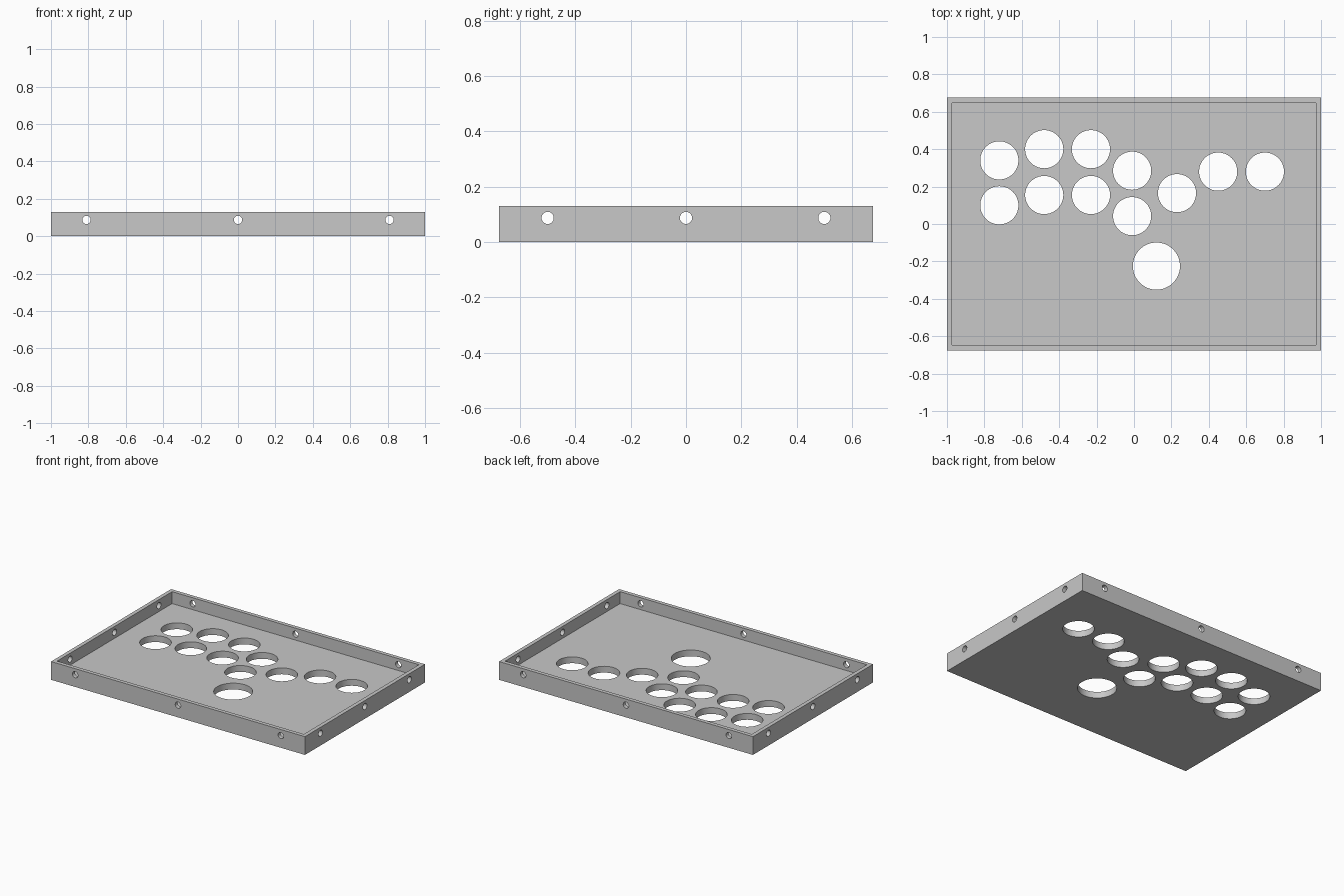
import bpy, bmesh, math
from mathutils import Matrix, Vector

default = bpy.data.objects.get("Cube")
if default:
    bpy.data.objects.remove(default, do_unlink=True)

HALF_X, HALF_Y, HEIGHT = 1.0, 0.675, 0.13
WALL, FLOOR = 0.028, 0.045
SCREW_Z, SCREW_R = 0.087, 0.022
BUTTON_R, BIG_R = 0.102, 0.126

grey = bpy.data.materials.new("plain grey")
grey.use_nodes = True
colour = (0.58, 0.58, 0.58, 1)
grey.diffuse_color = colour
grey.node_tree.nodes["Principled BSDF"].inputs["Base Color"].default_value = colour


def add_box(bm, hx, hy, z0, z1):
    m = Matrix.Translation((0, 0, (z0 + z1) / 2)) @ Matrix.Diagonal((2 * hx, 2 * hy, z1 - z0, 1))
    bmesh.ops.create_cube(bm, size=1, matrix=m)


def add_rod(bm, centre, axis, radius, length, sides):
    turn = Vector((0, 0, 1)).rotation_difference(Vector(axis)).to_matrix().to_4x4()
    bmesh.ops.create_cone(bm, cap_ends=True, segments=sides, radius1=radius, radius2=radius,
                          depth=length, matrix=Matrix.Translation(centre) @ turn)


def to_object(bm, name):
    mesh = bpy.data.meshes.new(name)
    bm.to_mesh(mesh)
    bm.free()
    mesh.materials.append(grey)
    ob = bpy.data.objects.new(name, mesh)
    bpy.context.collection.objects.link(ob)
    return ob


def cut(target, cutter):
    cutter.hide_render = True
    mod = target.modifiers.new("cut", 'BOOLEAN')
    mod.operation, mod.solver, mod.object = 'DIFFERENCE', 'EXACT', cutter
    bpy.ops.object.select_all(action='DESELECT')
    target.select_set(True)
    bpy.context.view_layer.objects.active = target
    bpy.ops.object.modifier_apply(modifier=mod.name)
    bpy.data.objects.remove(cutter, do_unlink=True)


# Solid case block
bm = bmesh.new()
add_box(bm, HALF_X, HALF_Y, 0, HEIGHT)
case = to_object(bm, "button_panel_case")

# Open tray interior
bm = bmesh.new()
add_box(bm, HALF_X - WALL, HALF_Y - WALL, FLOOR, HEIGHT + 0.1)
cut(case, to_object(bm, "tray_cutter"))

# Button holes through the floor
bm = bmesh.new()
buttons = [(-0.72, 0.34), (-0.72, 0.10), (-0.48, 0.40), (-0.48, 0.155),
           (-0.23, 0.40), (-0.23, 0.155), (-0.01, 0.285), (-0.01, 0.042),
           (0.23, 0.165), (0.45, 0.28), (0.70, 0.28)]
for x, y in buttons:
    add_rod(bm, (x, y, FLOOR / 2), (0, 0, 1), BUTTON_R, 0.2, 64)
add_rod(bm, (0.12, -0.225, FLOOR / 2), (0, 0, 1), BIG_R, 0.2, 64)

# Screw holes through all four walls
for side in (-1, 1):
    for step in (-1, 0, 1):
        add_rod(bm, (step * 0.81, side * HALF_Y, SCREW_Z), (0, 1, 0), SCREW_R, 0.1, 32)
        add_rod(bm, (side * HALF_X, step * 0.5, SCREW_Z), (1, 0, 0), SCREW_R, 0.1, 32)
cut(case, to_object(bm, "hole_cutter"))

bpy.ops.object.shade_smooth_by_angle(angle=math.radians(30))
